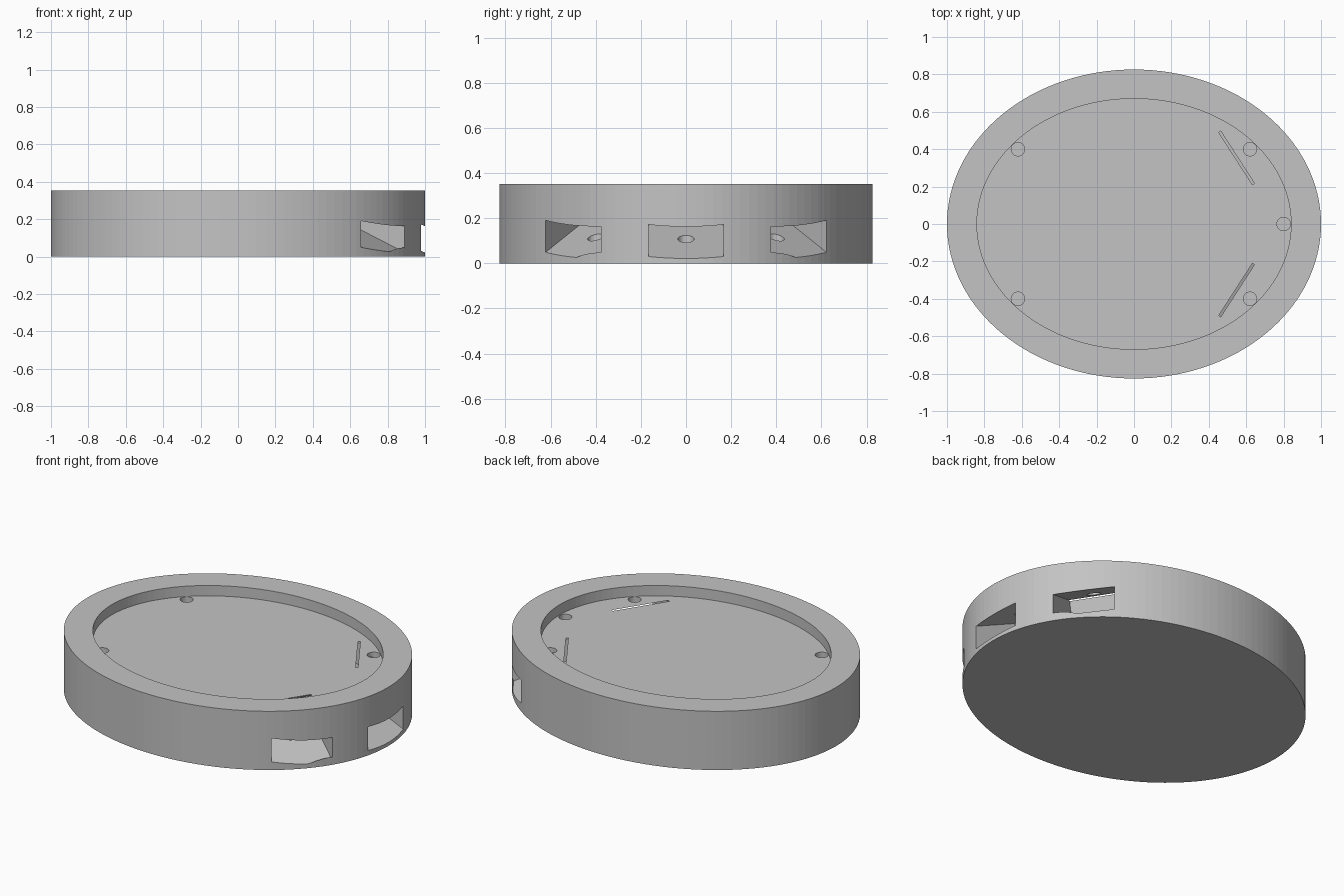
import bpy
import bmesh
import math
from mathutils import Matrix

cube = bpy.data.objects.get("Cube")
if cube:
    bpy.data.objects.remove(cube, do_unlink=True)

grey = bpy.data.materials.new("plain grey")
grey.use_nodes = True
colour = (0.55, 0.55, 0.55, 1)
grey.diffuse_color = colour
grey.node_tree.nodes["Principled BSDF"].inputs["Base Color"].default_value = colour

HEIGHT = 0.352
FLOOR = 0.29  # height of the recessed tray floor


def finish(bm, name):
    bmesh.ops.recalc_face_normals(bm, faces=bm.faces)
    mesh = bpy.data.meshes.new(name)
    bm.to_mesh(mesh)
    bm.free()
    mesh.materials.append(grey)
    obj = bpy.data.objects.new(name, mesh)
    bpy.context.collection.objects.link(obj)
    return obj


def elliptic_disc(name, rx, ry, z0, z1, segments, x=0, y=0):
    bm = bmesh.new()
    bmesh.ops.create_cone(bm, cap_ends=True, segments=segments,
                          radius1=1, radius2=1, depth=1)
    bm.transform(Matrix.Translation((x, y, (z0 + z1) / 2))
                 @ Matrix.Diagonal((rx, ry, z1 - z0, 1)))
    return finish(bm, name)


def tilted_pocket(name, angle, shift, drop):
    # Side profile of a tilted box, as (distance outwards, height)
    profile = [(0.597, 0.176), (0.943, 0.026), (0.994, 0.145), (0.648, 0.2947)]
    half = 0.166
    bm = bmesh.new()
    face = bm.faces.new([bm.verts.new((u + shift, -half, z - drop))
                         for u, z in profile])
    side = bmesh.ops.extrude_face_region(bm, geom=[face])
    verts = [v for v in side["geom"] if isinstance(v, bmesh.types.BMVert)]
    bmesh.ops.translate(bm, verts=verts, vec=(0, 2 * half, 0))
    bm.transform(Matrix.Rotation(angle, 4, "Z"))
    return finish(bm, name)


def cut(target, cutter):
    cutter.hide_render = True
    mod = target.modifiers.new(cutter.name, "BOOLEAN")
    mod.operation = "DIFFERENCE"
    mod.solver = "EXACT"
    mod.object = cutter
    bpy.context.view_layer.objects.active = target
    bpy.ops.object.modifier_apply(modifier=mod.name)
    bpy.data.objects.remove(cutter, do_unlink=True)


# Oval base with a shallow tray sunk into the top
base = elliptic_disc("oval_base", 1, 0.826, 0, HEIGHT, 128)
cut(base, elliptic_disc("tray_cutter", 0.84, 0.67, FLOOR, HEIGHT + 0.1, 128))

# Four diagonal pockets that break through the tray as slots, and one on the left
diagonal = math.radians(32.8)
places = [(a, 0, 0) for a in (diagonal, math.pi - diagonal,
                              math.pi + diagonal, -diagonal)]
places.append((0, 0.062, 0.007))
for angle, shift, drop in places:
    cut(base, tilted_pocket("pocket_cutter", angle, shift, drop))
    # Round hole from the tray down into the pocket floor
    r = 0.738 + shift
    cut(base, elliptic_disc("hole_cutter", 0.036, 0.036, 0.07, FLOOR + 0.02, 32,
                            r * math.cos(angle), r * math.sin(angle)))
